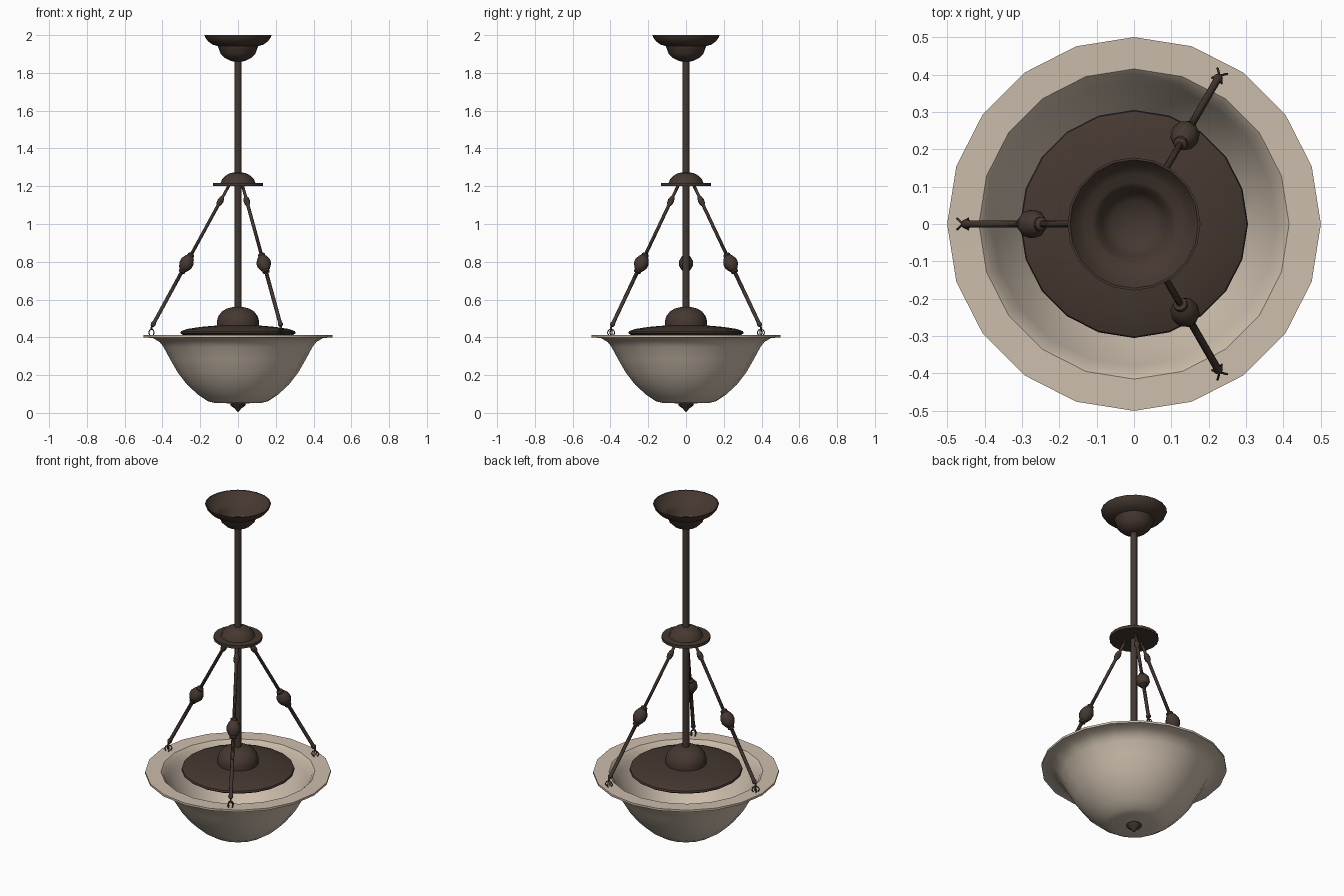
import bpy, bmesh, math
from mathutils import Vector, Matrix


def material(name, rgb):
    m = bpy.data.materials.new(name)
    m.diffuse_color = (*rgb, 1)
    return m


bronze = material("dark_bronze", (0.060, 0.040, 0.030))
glass = material("cream_glass", (0.60, 0.51, 0.41))


def lathe(name, profile, mat, sides=20, matrix=Matrix(), angle=35):
    """Revolve (radius, height) points around z; radius 0 becomes a pole."""
    bm = bmesh.new()
    rings = []
    for r, z in profile:
        n = 1 if r == 0 else sides
        rings.append([bm.verts.new((r * math.cos(2 * math.pi * i / sides),
                                    r * math.sin(2 * math.pi * i / sides), z))
                      for i in range(n)])
    for a, b in zip(rings, rings[1:]):
        for i in range(sides):
            k = (i + 1) % sides
            if len(a) == 1:
                bm.faces.new((a[0], b[k], b[i]))
            elif len(b) == 1:
                bm.faces.new((a[i], a[k], b[0]))
            else:
                bm.faces.new((a[i], a[k], b[k], b[i]))
    bm.transform(matrix)
    me = bpy.data.meshes.new(name)
    bm.to_mesh(me)
    bm.free()
    me.materials.append(mat)
    ob = bpy.data.objects.new(name, me)
    bpy.context.collection.objects.link(ob)
    bpy.ops.object.select_all(action='DESELECT')
    ob.select_set(True)
    bpy.context.view_layer.objects.active = ob
    bpy.ops.object.shade_smooth_by_angle(angle=math.radians(angle))
    return ob


# Glass bowl: outside up to the flat rim, then back down the inside
lathe("glass_bowl", [
    (0, 0.05), (0.12, 0.052), (0.16, 0.062), (0.21, 0.095), (0.27, 0.15),
    (0.32, 0.215), (0.36, 0.285), (0.395, 0.35), (0.415, 0.375), (0.45, 0.396),
    (0.50, 0.400), (0.50, 0.412), (0.415, 0.410), (0.40, 0.395), (0.38, 0.35),
    (0.345, 0.285), (0.305, 0.22), (0.26, 0.16), (0.20, 0.107), (0.15, 0.075),
    (0, 0.065)], glass)

# Finial under the bowl
lathe("bottom_finial", [
    (0, 0.005), (0.010, 0.012), (0.016, 0.022), (0.036, 0.036), (0.042, 0.046),
    (0.036, 0.055), (0, 0.058)], bronze, 12)

# Shallow cover plate and its dome
lathe("cover_plate", [
    (0.29, 0.412), (0.305, 0.422), (0.302, 0.432), (0.27, 0.444), (0.20, 0.455),
    (0.12, 0.462), (0.0, 0.464)], bronze)
lathe("cover_dome", [
    (0.11, 0.455), (0.112, 0.485), (0.104, 0.512), (0.085, 0.537),
    (0.058, 0.553), (0.030, 0.560), (0, 0.561)], bronze)

# Central rod
lathe("center_rod", [(0.018, 0.42), (0.018, 1.92)], bronze, 12)

# Hub that the arms hang from
lathe("arm_hub", [
    (0, 1.200), (0.132, 1.200), (0.132, 1.217), (0.092, 1.217), (0.084, 1.237),
    (0.066, 1.256), (0.040, 1.270), (0, 1.275)], bronze)

# Hollow ceiling canopy
lathe("ceiling_canopy", [
    (0, 1.860), (0.035, 1.862), (0.068, 1.878), (0.092, 1.902), (0.107, 1.942),
    (0.135, 1.950), (0.157, 1.966), (0.172, 1.985), (0.178, 2.0),
    (0.172, 2.0), (0.152, 1.970), (0.132, 1.957), (0.112, 1.950),
    (0.100, 1.942), (0.086, 1.906), (0.062, 1.884), (0, 1.870)], bronze)

# Three beaded arms, each ending in a small claw on the rim
arm_profile = [
    (0, -0.004), (0.010, 0.002), (0.014, 0.014), (0.010, 0.027), (0.010, 0.322),
    (0.019, 0.326), (0.019, 0.338), (0.026, 0.345), (0.038, 0.368),
    (0.038, 0.392), (0.026, 0.416), (0.019, 0.423), (0.019, 0.434),
    (0.009, 0.440), (0.009, 0.730), (0.015, 0.740), (0.017, 0.757),
    (0.013, 0.775), (0.008, 0.782), (0.008, 0.850)]
low, high = Vector((0.455, 0, 0.458)), Vector((0.05, 0, 1.20))
tilt = (high - low).to_track_quat('Z', 'Y').to_matrix().to_4x4()
for n, deg in enumerate((180, 60, -60), 1):
    turn = Matrix.Rotation(math.radians(deg), 4, 'Z')
    lathe(f"arm_{n}", arm_profile, bronze, 10, turn @ Matrix.Translation(low) @ tilt)

    cu = bpy.data.curves.new(f"rim_claw_{n}", 'CURVE')
    cu.dimensions = '3D'
    cu.bevel_depth = 0.003
    cu.bevel_resolution = 1
    cu.use_fill_caps = True
    for q in range(4):
        a = math.radians(45 + 90 * q)
        pts = [(0, 0.462), (0.004, 0.442), (0.014, 0.438), (0.020, 0.424), (0.013, 0.411)]
        sp = cu.splines.new('POLY')
        sp.points.add(len(pts) - 1)
        for p, (r, z) in zip(sp.points, pts):
            v = turn @ Vector((0.458 + r * math.cos(a), r * math.sin(a), z))
            p.co = (*v, 1)
    cu.materials.append(bronze)
    claw = bpy.data.objects.new(f"rim_claw_{n}", cu)
    bpy.context.collection.objects.link(claw)
